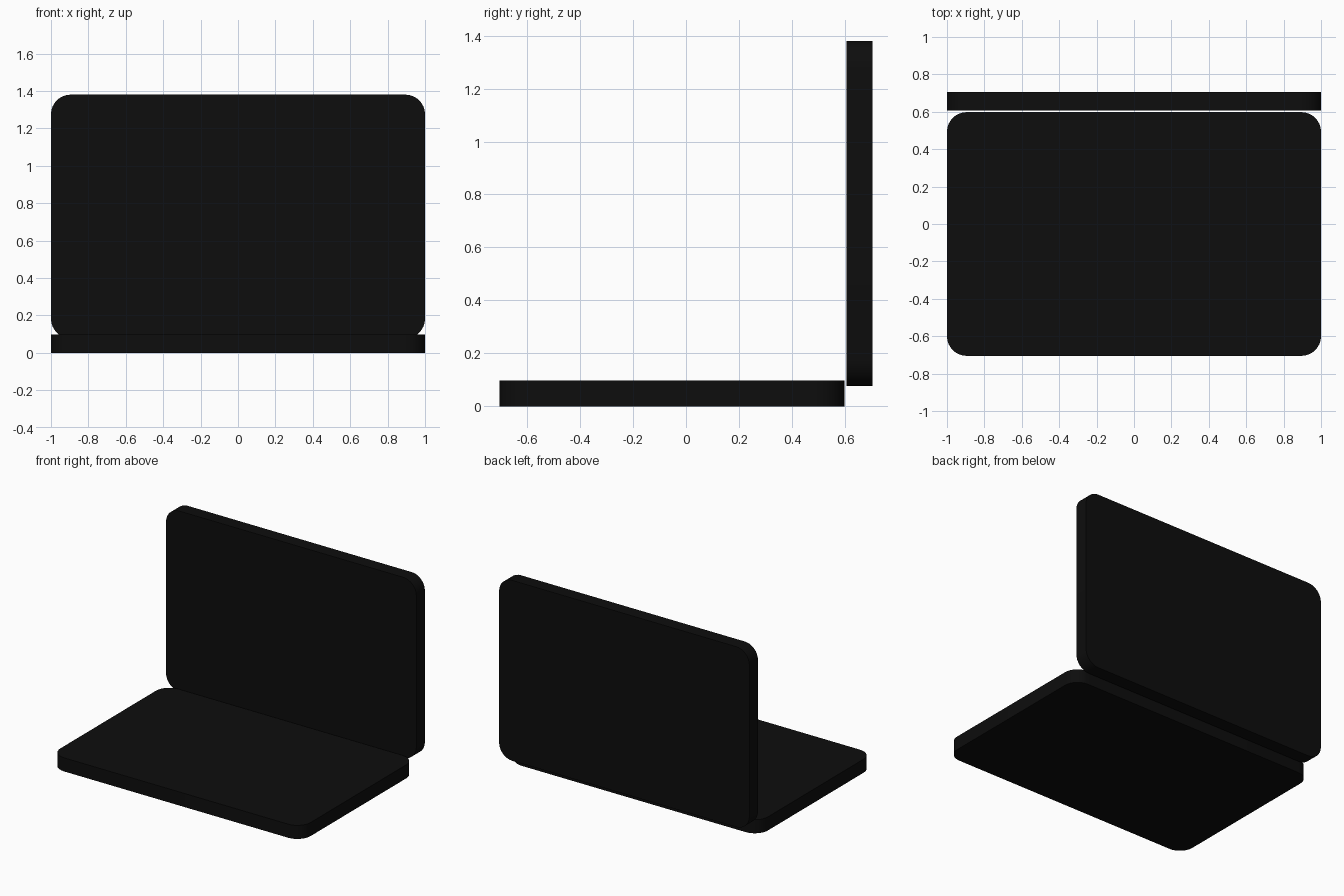
import bpy, bmesh, math
from mathutils import Matrix

if "Cube" in bpy.data.objects:
    bpy.data.objects.remove(bpy.data.objects["Cube"])

black = bpy.data.materials.new("black_plastic")
black.diffuse_color = (0.004, 0.004, 0.004, 1)
black.use_nodes = True
black.node_tree.nodes["Principled BSDF"].inputs["Base Color"].default_value = black.diffuse_color


def rounded_slab(name, width, length, thickness, radius, matrix, segments=8):
    """Slab with rounded corners in plan, standing on its local z = 0."""
    bm = bmesh.new()
    ring = []
    for i, (sx, sy) in enumerate([(1, 1), (-1, 1), (-1, -1), (1, -1)]):
        cx, cy = sx * (width / 2 - radius), sy * (length / 2 - radius)
        for k in range(segments + 1):
            a = math.pi / 2 * (i + k / segments)
            ring.append(bm.verts.new((cx + radius * math.cos(a), cy + radius * math.sin(a), 0)))
    face = bm.faces.new(ring)
    top = bmesh.ops.extrude_face_region(bm, geom=[face])["geom"]
    bmesh.ops.translate(bm, vec=(0, 0, thickness),
                        verts=[v for v in top if isinstance(v, bmesh.types.BMVert)])
    bmesh.ops.transform(bm, matrix=matrix, verts=bm.verts)
    bmesh.ops.recalc_face_normals(bm, faces=bm.faces)
    mesh = bpy.data.meshes.new(name)
    bm.to_mesh(mesh)
    bm.free()
    mesh.materials.append(black)
    obj = bpy.data.objects.new(name, mesh)
    bpy.context.collection.objects.link(obj)
    bpy.ops.object.select_all(action='DESELECT')
    obj.select_set(True)
    bpy.context.view_layer.objects.active = obj
    bpy.ops.object.shade_smooth_by_angle(angle=math.radians(30))
    return obj


LENGTH, THICK, RADIUS = 1.303, 0.098, 0.105

# keyboard base, lying flat
rounded_slab("keyboard_base", 2, LENGTH, THICK, RADIUS,
             Matrix.Translation((0, -0.705 + LENGTH / 2, 0)))

# screen lid, standing upright just behind the base
rounded_slab("screen_lid", 2, LENGTH, THICK, RADIUS,
             Matrix.Translation((0, 0.705, 1.38 - LENGTH / 2)) @ Matrix.Rotation(math.pi / 2, 4, 'X'))
